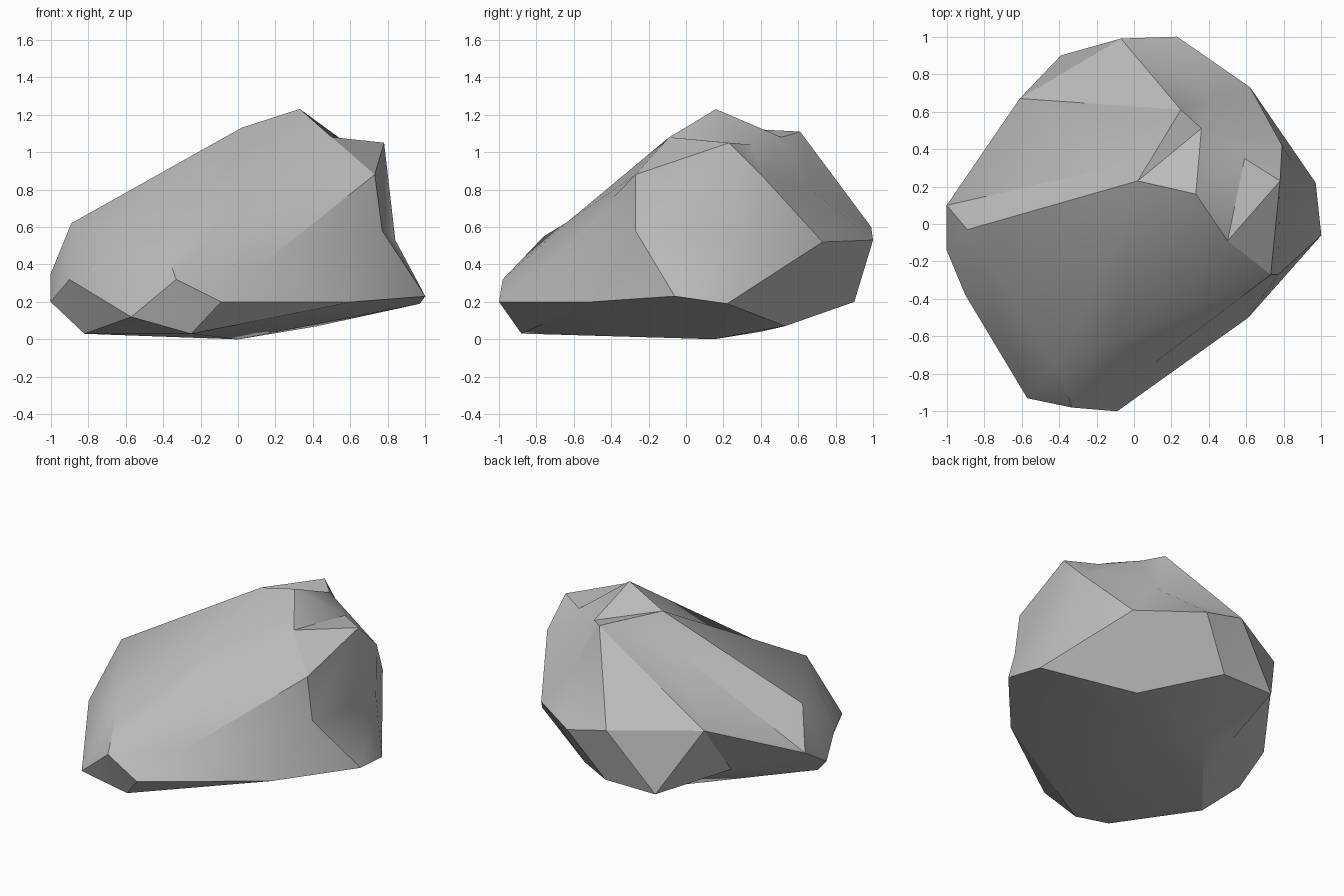
import bpy
import bmesh
import math
from mathutils import Vector

default_cube = bpy.data.objects.get("Cube")
if default_cube:
    bpy.data.objects.remove(default_cube, do_unlink=True)

# Corners of the boulder, from the crown down to the base
corners = {
    "peak": (.33, .16, 1.23), "brow": (.02, .23, 1.13), "nape": (.25, .61, 1.11),
    "ledge": (.5, -.09, 1.08), "notch": (.36, .51, 1.08), "horn": (.78, .23, 1.05),
    "dip": (.59, .35, 1.04), "groove": (-.12, .3, .92), "chest": (.73, -.27, .88),
    "spur": (.79, .42, .86), "valley": (.4, .67, .8), "waist": (-.08, -.63, .63),
    "temple": (-.89, -.03, .62), "kidney": (-.61, .67, .62), "back": (-.07, .99, .6),
    "side": (.77, -.27, .58), "knee": (-.41, -.76, .55), "rear": (.23, 1, .53),
    "fold": (.84, .34, .53), "cheek": (.62, .73, .52), "scoop": (.1, -.75, .38),
    "flank": (-1, .1, .35), "wrist": (-.9, -.38, .32), "toe": (-.33, -.98, .32),
    "prow": (1, -.06, .23), "elbow": (-1, -.14, .2), "lip": (-.09, -1, .2),
    "hem": (.61, -.5, .2), "hip": (.97, .22, .19), "heel": (-.39, .9, .2),
    "tail": (0, .9, .2), "pocket": (-.57, .31, .2), "shin": (-.57, -.93, .12),
    "belly": (.42, .53, .07), "sole": (-.25, .4, .04), "foot": (-.82, -.3, .03),
    "chin": (-.25, -.88, .03), "keel": (0, .15, 0),
}
# Creases that run over the surface from corner to corner
creases = [
    # crown and the long groove
    "temple brow nape notch brow peak notch", "peak ledge dip horn ledge chest horn spur",
    "peak dip notch", "dip spur notch", "flank groove nape kidney groove brow",
    "groove temple flank",
    # back
    "nape back rear cheek spur", "nape valley back", "notch valley rear",
    "spur valley cheek", "kidney heel back kidney flank", "kidney pocket heel tail rear",
    "flank pocket",
    # front
    "temple knee toe shin", "toe lip chin", "ledge waist chest", "peak waist brow knee",
    "knee waist toe scoop waist", "chest scoop side chest", "lip scoop hem side prow",
    "flank elbow wrist shin chin", "temple wrist knee",
    # left side
    "spur fold hip", "prow fold cheek hip",
    # underside
    "wrist foot shin", "elbow foot chin keel", "heel sole tail belly hip prow hem lip",
    "pocket sole foot pocket", "sole keel belly cheek",
]
core = Vector((0, 0, .5))


def arcs_cross(a, b, c, d):
    """Tell whether two arcs on the ball cross each other."""
    a, b, c, d = (v.co for v in (a, b, c, d))
    ab, cd = a.cross(b), c.cross(d)
    return (ab.dot(c) * ab.dot(d) < 0 and cd.dot(a) * cd.dot(b) < 0
            and (a + b).dot(c + d) > 0)


def far_corners(edge):
    return [v for f in edge.link_faces for v in f.verts if v not in edge.verts]


def lay_crease(bm, a, b):
    """Turn the edges in the way until an edge joins the two corners."""
    for step in range(40):
        if bm.edges.get((a, b)):
            return
        in_way = [e for e in bm.edges
                  if a not in e.verts and b not in e.verts
                  and arcs_cross(a, b, *e.verts)
                  and arcs_cross(*far_corners(e), *e.verts)]
        if not in_way:
            return
        best = [e for e in in_way
                if not arcs_cross(a, b, *far_corners(e))] or in_way
        bmesh.ops.rotate_edges(bm, edges=[best[step % len(best)]], use_ccw=False)


# Wrap a skin over the corners on a ball, lay the creases, then shape the rock
bm = bmesh.new()
verts = {name: bm.verts.new((Vector(place) - core).normalized())
         for name, place in corners.items()}
bmesh.ops.convex_hull(bm, input=bm.verts[:])
for crease in creases:
    path = [verts[name] for name in crease.split()]
    for a, b in zip(path, path[1:]):
        lay_crease(bm, a, b)
bmesh.ops.recalc_face_normals(bm, faces=bm.faces[:])
for name, vert in verts.items():
    vert.co = corners[name]

mesh = bpy.data.meshes.new("boulder")
bm.to_mesh(mesh)
bm.free()
boulder = bpy.data.objects.new("boulder", mesh)
bpy.context.collection.objects.link(boulder)

# Plain grey stone
stone = bpy.data.materials.new("grey stone")
stone.use_nodes = True
grey = (.5, .5, .5, 1)
stone.diffuse_color = grey
stone.node_tree.nodes["Principled BSDF"].inputs["Base Color"].default_value = grey
mesh.materials.append(stone)

# Soft facets with crisp breaks
bpy.ops.object.select_all(action="DESELECT")
boulder.select_set(True)
bpy.context.view_layer.objects.active = boulder
bpy.ops.object.shade_smooth_by_angle(angle=math.radians(30))
